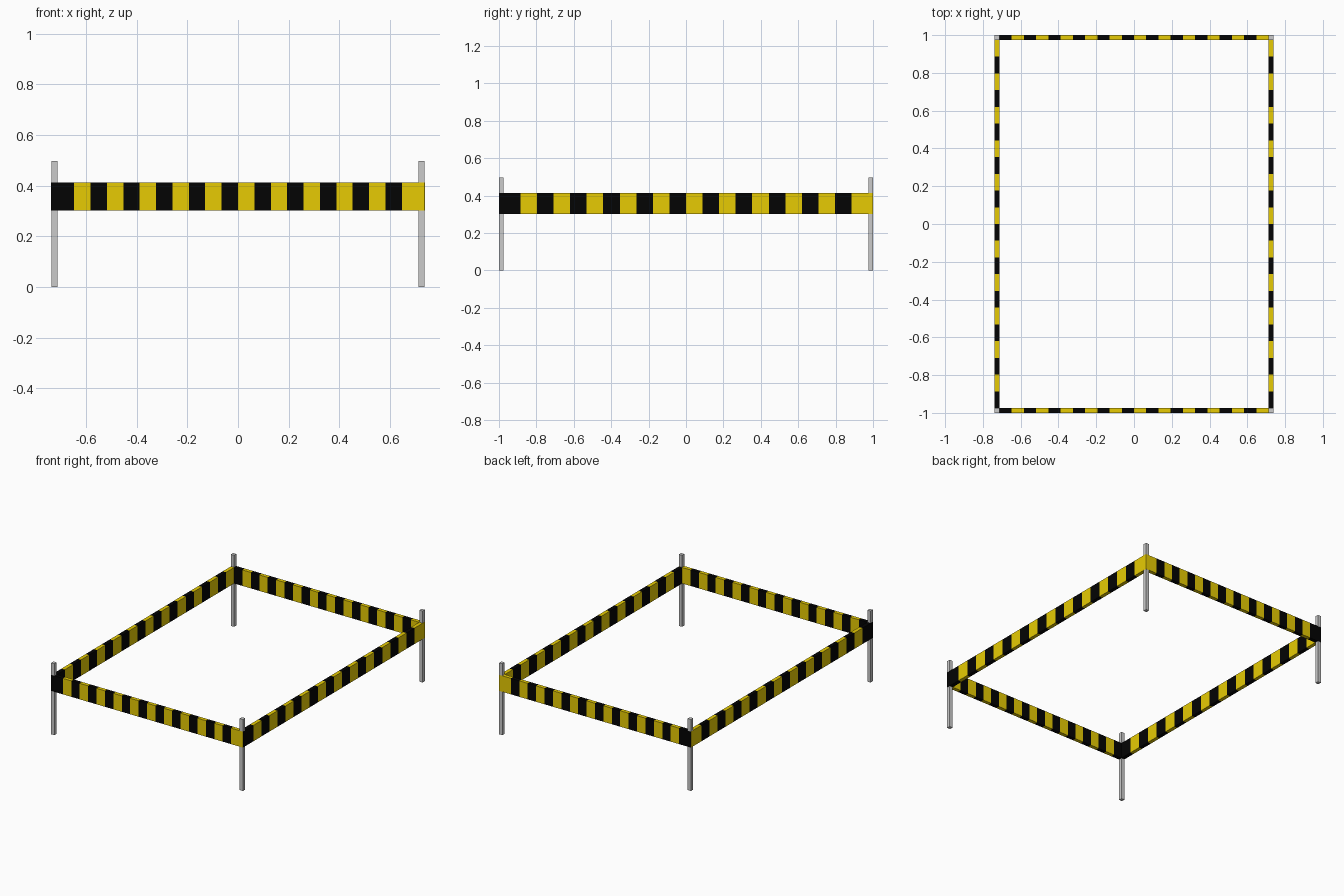
import bpy, bmesh
from mathutils import Matrix

if "Cube" in bpy.data.objects:
    bpy.data.objects.remove(bpy.data.objects["Cube"])

HX, HY = 0.738, 1.0        # outer half sizes
T = 0.026                  # post and rail thickness
Z0, Z1 = 0.302, 0.413      # rail bottom and top
POST_H = 0.497
STRIPES = 22
GAP = 0.0006               # posts and rail ends sit just inside the rail faces


def material(name, color):
    m = bpy.data.materials.new(name)
    m.diffuse_color = color
    m.use_nodes = True
    m.node_tree.nodes["Principled BSDF"].inputs["Base Color"].default_value = m.diffuse_color
    return m


black = material("black_stripe", (0.001, 0.001, 0.001, 1))
yellow = material("yellow_stripe", (0.8, 0.6, 0.001, 1))


def finish(name, bm, mats=()):
    mesh = bpy.data.meshes.new(name)
    bm.to_mesh(mesh)
    bm.free()
    for m in mats:
        mesh.materials.append(m)
    obj = bpy.data.objects.new(name, mesh)
    bpy.context.collection.objects.link(obj)
    return obj


def box_mesh(size, center):
    bm = bmesh.new()
    bmesh.ops.create_cube(bm, size=1, matrix=Matrix.Translation(center) @ Matrix.Diagonal((*size, 1)))
    return bm


def rail(name, half, axis, offset):
    """Striped rail along x (axis 0) or y (axis 1), cut into alternating colours."""
    size = [T, T, Z1 - Z0]
    size[axis] = 2 * (half - GAP)
    center = [offset, offset, (Z0 + Z1) / 2]
    center[axis] = 0
    bm = box_mesh(size, center)
    inner = half - T
    step = 2 * inner / STRIPES
    normal = [0, 0, 0]
    normal[axis] = 1
    # end stripes run on over the posts
    for i in range(1, STRIPES):
        co = [0, 0, 0]
        co[axis] = -inner + i * step
        bmesh.ops.bisect_plane(bm, geom=bm.verts[:] + bm.edges[:] + bm.faces[:],
                               plane_co=co, plane_no=normal)
    for f in bm.faces:
        k = int((f.calc_center_median()[axis] + inner) // step)
        f.material_index = min(max(k, 0), STRIPES - 1) % 2
    finish(name, bm, (black, yellow))


# striped rails
rail("front_rail", HX, 0, -HY + T / 2)
rail("back_rail", HX, 0, HY - T / 2)
rail("left_rail", HY, 1, -HX + T / 2)
rail("right_rail", HY, 1, HX - T / 2)

# corner posts
for sx, side in ((-1, "left"), (1, "right")):
    for sy, end in ((-1, "front"), (1, "back")):
        w = T - 2 * GAP
        finish(f"{end}_{side}_post",
               box_mesh((w, w, POST_H), (sx * (HX - T / 2), sy * (HY - T / 2), POST_H / 2)))
